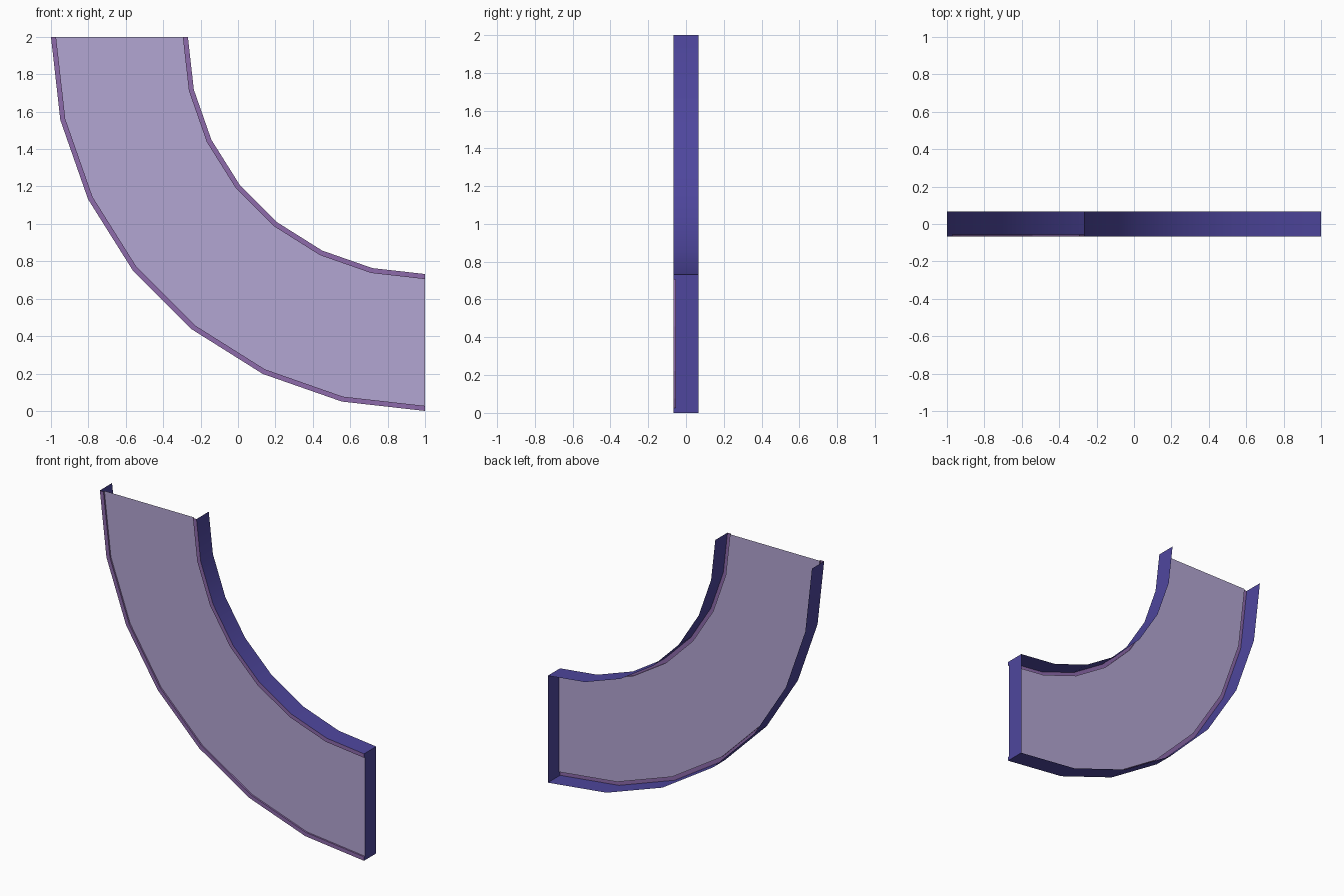
import bpy, bmesh, math

if "Cube" in bpy.data.objects:
    bpy.data.objects.remove(bpy.data.objects["Cube"])

SEGS = 7                      # facets in the quarter turn
R_OUT, R_IN = 2.0, 1.268      # outer and inner radius about (1, 2)
LIP = 0.027                   # width of the front rim
Y_FRONT, Y_PANEL, Y_BACK = -0.066, -0.055, 0.066


def material(name, rgb):
    m = bpy.data.materials.new(name)
    m.diffuse_color = (*rgb, 1.0)
    m.use_nodes = True
    m.node_tree.nodes["Principled BSDF"].inputs["Base Color"].default_value = m.diffuse_color
    return m


blue = material("wall blue", (0.077, 0.062, 0.34))
purple = material("rim purple", (0.27, 0.145, 0.41))
lilac = material("panel pale lilac", (0.45, 0.38, 0.65))


def make_object(name, bm, mat):
    me = bpy.data.meshes.new(name)
    bm.to_mesh(me)
    bm.free()
    ob = bpy.data.objects.new(name, me)
    bpy.context.collection.objects.link(ob)
    me.materials.append(mat)
    return ob


def sweep(name, profile, mat, smooth=False):
    """Sweep an open (radius, y) profile through the quarter turn."""
    bm = bmesh.new()
    rings = []
    for i in range(SEGS + 1):
        a = math.pi / 2 * i / SEGS
        rings.append([bm.verts.new((1 - r * math.cos(a), y, 2 - r * math.sin(a)))
                      for r, y in profile])
    for r0, r1 in zip(rings, rings[1:]):
        for j in range(len(profile) - 1):
            f = bm.faces.new((r0[j], r0[j + 1], r1[j + 1], r1[j]))
            f.smooth = smooth
    return make_object(name, bm, mat)


# Side walls
sweep("outer_wall", [(R_OUT, Y_BACK), (R_OUT, Y_FRONT)], blue, True)
sweep("inner_wall", [(R_IN, Y_FRONT), (R_IN, Y_BACK)], blue, True)

# Raised rims along the front edges
sweep("outer_rim", [(R_OUT, Y_FRONT), (R_OUT - LIP, Y_FRONT), (R_OUT - LIP, Y_PANEL)], purple)
sweep("inner_rim", [(R_IN + LIP, Y_PANEL), (R_IN + LIP, Y_FRONT), (R_IN, Y_FRONT)], purple)

# Recessed front panel
sweep("front_panel", [(R_OUT - LIP, Y_PANEL), (R_IN + LIP, Y_PANEL)], lilac)

# End plate closing the lower end, following the rim profile
section = [(R_OUT, Y_BACK), (R_OUT, Y_FRONT), (R_OUT - LIP, Y_FRONT), (R_OUT - LIP, Y_PANEL),
           (R_IN + LIP, Y_PANEL), (R_IN + LIP, Y_FRONT), (R_IN, Y_FRONT), (R_IN, Y_BACK)]
bm = bmesh.new()
face = bm.faces.new([bm.verts.new((1, y, 2 - r)) for r, y in section])
face.normal_update()
if face.normal.x < 0:
    face.normal_flip()
make_object("end_plate", bm, blue)
